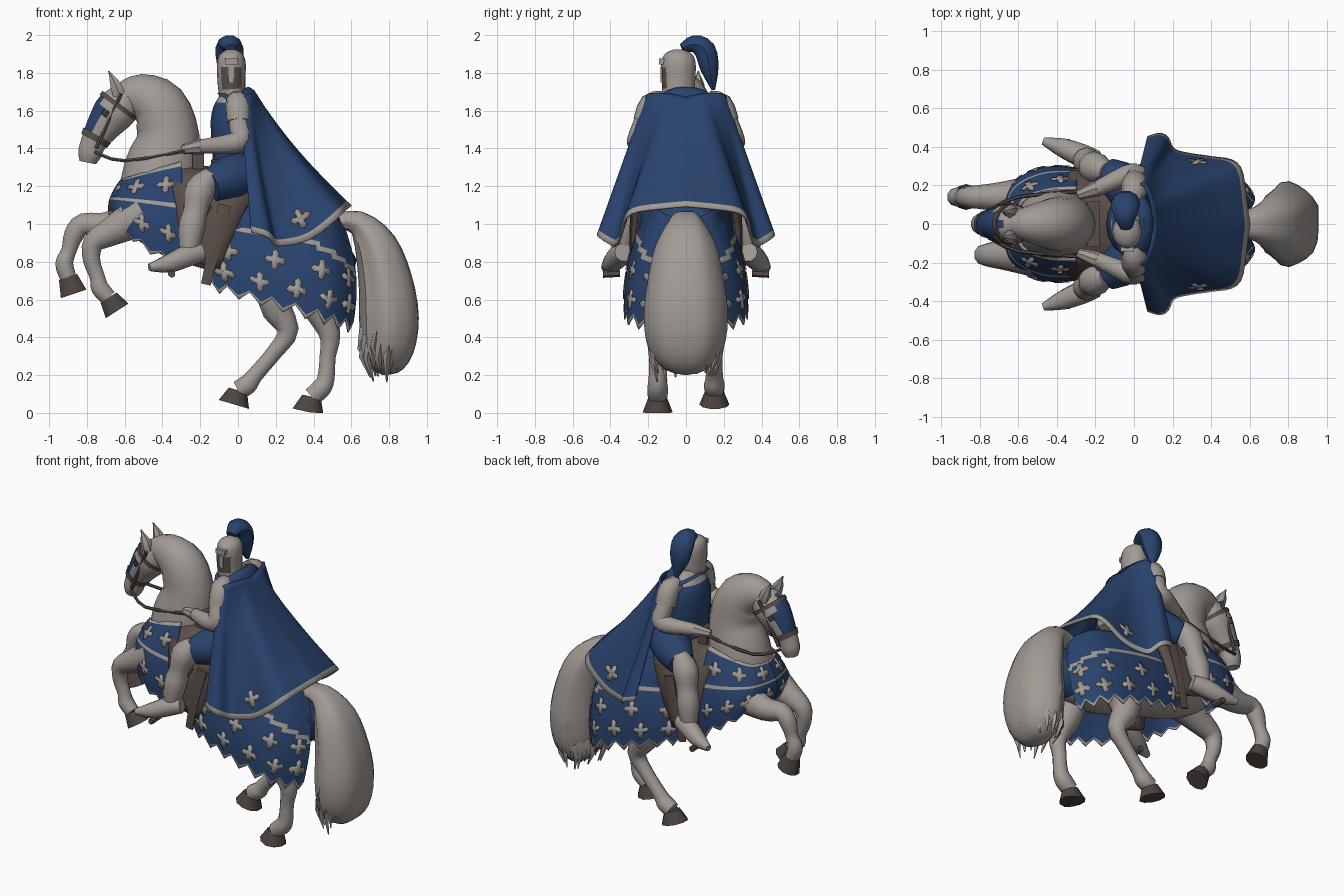
import bpy, bmesh, math, random
from mathutils import Vector as V

if "Cube" in bpy.data.objects:
    bpy.data.objects.remove(bpy.data.objects["Cube"])
random.seed(4)


def material(name, *c):
    m = bpy.data.materials.new(name)
    m.diffuse_color = (*c, 1)
    m.use_nodes = True
    m.node_tree.nodes["Principled BSDF"].inputs["Base Color"].default_value = m.diffuse_color
    return m


BLUE = material("blue cloth", .022, .056, .155)
GREY = material("pale grey", .36, .325, .30)
BROWN = material("leather brown", .105, .078, .066)
HOOF = material("dark hoof", .075, .058, .05)


def finish(name, bm, mats, rule=None, thick=0):
    bmesh.ops.recalc_face_normals(bm, faces=bm.faces)
    if rule:
        for f in bm.faces:
            f.material_index = rule(f.calc_center_median(), f.normal)
    me = bpy.data.meshes.new(name)
    bm.to_mesh(me)
    bm.free()
    for m in mats:
        me.materials.append(m)
    ob = bpy.data.objects.new(name, me)
    bpy.context.collection.objects.link(ob)
    if thick:
        md = ob.modifiers.new("thickness", 'SOLIDIFY')
        md.thickness, md.offset = thick, 0


def spline(pts, t):
    """Catmull-Rom through tuples, t in 0..1"""
    x = min(max(t, 0), 1) * (len(pts) - 1)
    i = min(int(x), len(pts) - 2)
    f = x - i
    P = [pts[max(0, min(len(pts) - 1, i + k))] for k in (-1, 0, 1, 2)]
    return [0.5 * (2*b + (c - a)*f + (2*a - 5*b + 4*c - d)*f*f + (3*b - a - 3*c + d)*f**3)
            for a, b, c, d in zip(*P)]


def tube(name, secs, mats, n=12, y=0, sub=3, ref=(0, 1, 0), rule=None, jag=0, flip=1, flat=1):
    """Loft of ellipses: sections are (x, z, r) in the plane y, or (x, y, z, r); flat scales the width"""
    bm = bmesh.new()
    secs = [(s[0], y, s[1], s[2]) if len(s) == 3 else s for s in secs]
    N = (len(secs) - 1) * sub
    S = [spline(secs, i / N) for i in range(N + 1)]
    fold = [1 + random.uniform(-jag, jag) for _ in range(n)]
    rings = []
    for i, s in enumerate(S):
        T = (V(S[min(i + 1, N)][:3]) - V(S[max(i - 1, 0)][:3])).normalized()
        A = V(ref)
        A = (A - T * A.dot(T)).normalized()
        B = T.cross(A)
        r, ring = max(s[3], .004), []
        for k in range(n):
            a = math.tau * k / n
            p = V(s[:3]) + (A * flat * math.cos(a) + B * math.sin(a)) * r * fold[k]
            ring.append(bm.verts.new((p.x, p.y * flip, max(p.z, 0))))
        rings.append(ring)
    for a, b in zip(rings, rings[1:]):
        for k in range(n):
            bm.faces.new((a[k], a[(k + 1) % n], b[(k + 1) % n], b[k]))
    bm.faces.new(rings[0])
    bm.faces.new(rings[-1])
    finish(name, bm, mats, rule)


def pair(name, secs, mat, **k):
    for side, s in (("left", 1), ("right", -1)):
        tube(side + "_" + name, secs, [mat], flip=s, **k)


def sheet(name, f, nu, nv, mats, rule, thick=.008):
    """Cloth from a surface function; rule(u, v) picks the colour"""
    bm = bmesh.new()
    g = [[bm.verts.new(f(i / nu, j / nv)) for i in range(nu + 1)] for j in range(nv + 1)]
    for j in range(nv):
        for i in range(nu):
            fc = bm.faces.new((g[j][i], g[j][i+1], g[j+1][i+1], g[j+1][i]))
            fc.material_index = rule((i + .5) / nu, (j + .5) / nv)
    finish(name, bm, mats, None, thick)


def crosses(name, f, spots, size, mid):
    """Flared crosses laid on a cloth surface"""
    bm = bmesh.new()
    radii = [.36, .56, .77, 1, .77, .56]
    angles = [-45, -27, -26, 0, 26, 27]
    for u0, v0 in spots:
        p, e = f(u0, v0), .02
        du, dv = (f(u0 + e, v0) - f(u0 - e, v0)) / (2*e), (f(u0, v0 + e) - f(u0, v0 - e)) / (2*e)
        nrm = du.cross(dv).normalized()
        nrm *= 1 if nrm.dot(p - V(mid)) > 0 else -1
        ring = []
        for q in range(4):
            for r, a in zip(radii, angles):
                w = math.radians(a + 90 * q)
                ring.append(bm.verts.new(f(u0 + r * math.cos(w) * size / du.length,
                                           v0 + r * math.sin(w) * size / dv.length) + nrm * .008))
        hub = bm.verts.new(p + nrm * .009)
        for k in range(24):
            bm.faces.new((hub, ring[k], ring[(k + 1) % 24]))
    finish(name, bm, [GREY], None, .004)


def box(name, loc, size, mat):
    bm = bmesh.new()
    bmesh.ops.create_cube(bm, size=1)
    for v in bm.verts:
        v.co = V([a * b + c for a, b, c in zip(v.co, size, loc)])
    finish(name, bm, [mat])


# horse body, neck and head
tube("horse_body", [(-.6, 1.12, .08), (-.53, 1.12, .18), (-.32, 1.07, .25), (0, .97, .25), (.3, .88, .25),
     (.48, .86, .22), (.58, .9, .1)], [GREY, BLUE], n=20, rule=lambda c, n: int(c.x > -.05 and c.z > .9 - c.x * .5))
tube("horse_neck", [(-.43, 1.12, .21), (-.4, 1.3, .2), (-.37, 1.47, .165), (-.42, 1.62, .15), (-.53, 1.68, .115),
     (-.63, 1.67, .07)], [GREY], n=16, flat=.9)
tube("horse_head", [(-.55, 1.69, .08), (-.64, 1.61, .115), (-.71, 1.52, .095), (-.765, 1.43, .07), (-.785, 1.37, .064),
     (-.795, 1.325, .045)], [GREY, BLUE], n=14, flat=.9, rule=lambda c, n: int(n.x < -.5 and 1.48 < c.z < 1.71))
pair("ear", [(-.63, 1.68, .035), (-.65, 1.74, .032), (-.685, 1.81, 0)], GREY, n=6, y=.065)
pair("eye", [(-.69, 1.6, .025), (-.71, 1.57, .02)], HOOF, n=8, sub=1, y=.08)

# bridle and reins
tube("noseband", [(-.745, 1.47, .086), (-.762, 1.44, .079)], [BROWN], n=14, sub=1, flat=.9)
tube("browband", [(-.625, 1.635, .119), (-.64, 1.615, .119)], [BROWN], n=14, sub=1, flat=.9)
pair("cheek_strap", [(-.62, .1, 1.69, .012), (-.75, .072, 1.4, .012)], BROWN, n=6)
pair("rein", [(-.755, .068, 1.38, .01), (-.6, .14, 1.335, .01), (-.27, .17, 1.39, .01)], BROWN, n=6)


# horse legs: last point is the sole of the hoof
def leg(name, y, secs, tip):
    tube(name + "_leg", secs, [GREY], n=10, y=y)
    tube(name + "_hoof", [(*secs[-1][:2], .053), tip], [HOOF], n=10, y=y, sub=1, flat=.9)


leg("left_fore", .14, [(-.5, 1.05, .12), (-.69, .99, .078), (-.82, 1.0, .06), (-.87, .94, .055), (-.895, .86, .042),
    (-.92, .79, .05), (-.9, .72, .046)], (-.87, .63, .075))
leg("right_fore", -.16, [(-.5, 1.05, .12), (-.67, .96, .08), (-.765, .9, .06), (-.775, .81, .048), (-.745, .72, .042),
    (-.73, .66, .05), (-.685, .61, .046)], (-.64, .54, .075))
leg("left_hind", .15, [(.28, .82, .13), (.19, .6, .095), (.265, .44, .06), (.2, .33, .045), (.09, .2, .045),
    (.05, .15, .055), (.0, .12, .052)], (-.022, .045, .088))
leg("right_hind", -.15, [(.38, .82, .13), (.41, .6, .095), (.485, .42, .06), (.475, .3, .045), (.465, .18, .048),
    (.44, .13, .055), (.39, .085, .052)], (.37, .004, .088))

# tail with ragged strands
tube("tail", [(.5, 1.01, .04), (.63, 1.01, .065), (.73, .89, .115), (.785, .7, .145), (.805, .5, .16), (.795, .33, .14),
     (.775, .23, .08), (.77, .2, 0)], [GREY], n=22, jag=.05, flat=1.35)
for i in range(34):
    a = math.tau * i / 34
    x, y, z = .79 + .125 * math.cos(a), .18 * math.sin(a), random.uniform(.36, .46)
    tube("tail_strand", [(x, y, z, .025), (x - .015, y * .98, z - .08, .018),
         (.78 + .085 * math.cos(a), y * .85, z - random.uniform(.14, .2), 0)], [GREY], n=4, sub=1)


# caparison cloth with toothed, trimmed hems
def skirt(top, low, teeth, s, mid):
    def f(u, v):
        v -= .1 * abs((u * teeth) % 1 - .5) * 2 * v ** 6
        p = V(spline(top, u)).lerp(V(spline(low, u)), v)
        p += V((p.x - mid, p.y, 0)).normalized() * .05 * math.sin(math.pi * min(v, 1))
        return V((p.x, p.y * s, p.z))
    return f


for side, s in (("left", 1), ("right", -1)):
    rear = skirt([(-.1, .18, 1.16), (.18, .17, 1.12), (.45, .14, 1.07), (.55, .03, 1.02)],
                 [(-.13, .27, .64), (.14, .32, .56), (.44, .31, .47), (.6, .17, .42)], 8, s, .22)
    sheet(side + "_rear_cloth", rear, 48, 24, [BLUE, GREY],
          lambda u, v: int(v > .95 or abs(v - .3 - .36 * max(0, u - .5)) < .025 or u < .015))
    for v, n in (.78, 5), (.54, 4):
        crosses(side + "_rear_crosses", rear, [((i + .6) / (n + .2), v) for i in range(n)], .058, (.22, 0, .8))
    fore = skirt([(-.615, 0, 1.24), (-.57, .12, 1.25), (-.44, .17, 1.29), (-.3, .18, 1.33)],
                 [(-.65, 0, .97), (-.61, .2, .95), (-.48, .285, .85), (-.31, .28, .73)], 5, s, -.35)
    sheet(side + "_front_cloth", fore, 40, 24, [BLUE, GREY],
          lambda u, v: int(v > .95 or v < .05 or .36 < v < .42))
    for v, n in (.68, 4), (.2, 3):
        crosses(side + "_front_crosses", fore, [((i + .6) / (n + .2), v) for i in range(n)], .052, (-.35, 0, 1.05))


# saddle, girth and stirrups
def saddle(u, v):
    y, z, x0, x1 = spline([(0, 1.31, -.3, .14), (.17, 1.27, -.36, .12), (.265, 1.1, -.33, .02),
                           (.275, .82, -.3, -.1)], abs(u * 2 - 1))
    return V((x0 + (x1 - x0) * v, math.copysign(y, u - .5), z - .06 * v))


sheet("saddle", saddle, 24, 4, [BROWN], lambda u, v: 0, .03)
box("pommel", (-.21, 0, 1.34), (.06, .24, .1), BROWN)
box("cantle", (.13, 0, 1.26), (.06, .28, .14), BROWN)
pair("girth_strap", [(-.07, .28, 1.1, .04), (-.12, .29, .9, .035), (-.17, .28, .68, .03)], BROWN, n=6, flat=.3)
pair("stirrup_leather", [(-.15, .29, 1.1, .02), (-.3, .36, .84, .015), (-.36, .4, .73, .015)], BROWN, n=6, flat=.6)
pair("stirrup", [(-.35, .35, .74, .02), (-.35, .44, .735, .02)], BROWN, n=6, sub=1, ref=(0, 0, 1))

# rider
tube("torso", [(0, 1.18, .14), (-.02, 1.36, .115), (-.025, 1.54, .12), (-.02, 1.64, .1), (-.02, 1.72, .05)],
     [BLUE, GREY], n=16, flat=1.35, rule=lambda c, n: int(c.z > 1.64))
tube("belt", [(-.015, 1.33, .128), (-.02, 1.36, .125)], [BROWN], n=16, sub=1, flat=1.35)
pair("shoulder_plate", [(-.01, .12, 1.65, .055), (0, .18, 1.63, .068), (.005, .215, 1.54, .066)], GREY, n=10)
pair("arm", [(0, .19, 1.62, .055), (.005, .225, 1.53, .055), (.015, .25, 1.45, .06), (-.04, .25, 1.425, .055),
     (-.2, .18, 1.41, .038)], GREY, n=10)
pair("hand", [(-.19, .185, 1.41, .043), (-.29, .15, 1.395, .025)], GREY, n=8)
pair("thigh", [(.06, .12, 1.26, .12), (-.05, .2, 1.24, .12), (-.15, .265, 1.2, .085)], BLUE)
pair("shin", [(-.14, .27, 1.26, .05), (-.2, .29, 1.18, .083), (-.225, .31, 1.07, .067), (-.245, .325, .98, .073),
     (-.26, .34, .86, .053)], GREY, n=10)
pair("boot", [(-.19, .33, .85, .05), (-.27, .355, .83, .06), (-.37, .395, .79, .05), (-.47, .43, .77, .02)], GREY, n=10)

# helmet turned to the side, with plume
tube("helmet", [(-.03, 1.68, .07), (-.035, 1.76, .074), (-.035, 1.85, .076), (-.035, 1.9, .06), (-.035, 1.925, .02)],
     [GREY, BROWN], n=16, y=-.04, flat=1.2, sub=4, rule=lambda c, n: int(n.y < -.75 and 1.72 < c.z < 1.83))
box("visor_peak", (-.035, -.125, 1.86), (.07, .035, .03), GREY)
box("nose_guard", (-.035, -.128, 1.79), (.03, .012, .08), GREY)
tube("plume", [(-.04, -.02, 1.93, .025), (-.045, .04, 1.953, .048), (-.045, .1, 1.92, .06), (-.04, .125, 1.82, .05),
     (-.03, .145, 1.71, .01)], [BLUE], n=10, ref=(1, 0, 0), flat=1.25)

# cape
COLLAR = [(.1, 0, 1.67), (.09, .1, 1.69), (.06, .19, 1.69), (.01, .21, 1.66)]
HEM = [(.59, 0, 1.09), (.56, .28, 1.06), (.4, .35, .93), (.23, .37, .88), (.17, .45, .92), (.07, .46, .96)]


def cape(u, v):
    a = abs(u * 2 - 1)
    p = V(spline(COLLAR, a)).lerp(V(spline(HEM, a)), v)
    p.x -= .03 * math.sin(math.pi * min(v, 1)) * (1 - a)
    p += V((.6 * (1 - a), .8 * a, .3)) * .012 * v * math.cos(a * 22)
    return V((p.x, math.copysign(p.y, u - .5), p.z))


sheet("cape", cape, 56, 24, [BLUE, GREY], lambda u, v: int(v > .955), .012)
crosses("cape_crosses", cape, [(.29, .86), (.71, .86)], .058, (.2, 0, 1))
tube("cape_collar", [(-.01, 1.63, .12), (.01, 1.67, .1), (0, 1.7, .06)], [BLUE], n=14, flat=1.6)

bpy.ops.object.select_all(action='SELECT')
bpy.context.view_layer.objects.active = bpy.data.objects["cape"]
bpy.ops.object.shade_smooth_by_angle(angle=math.radians(38))
